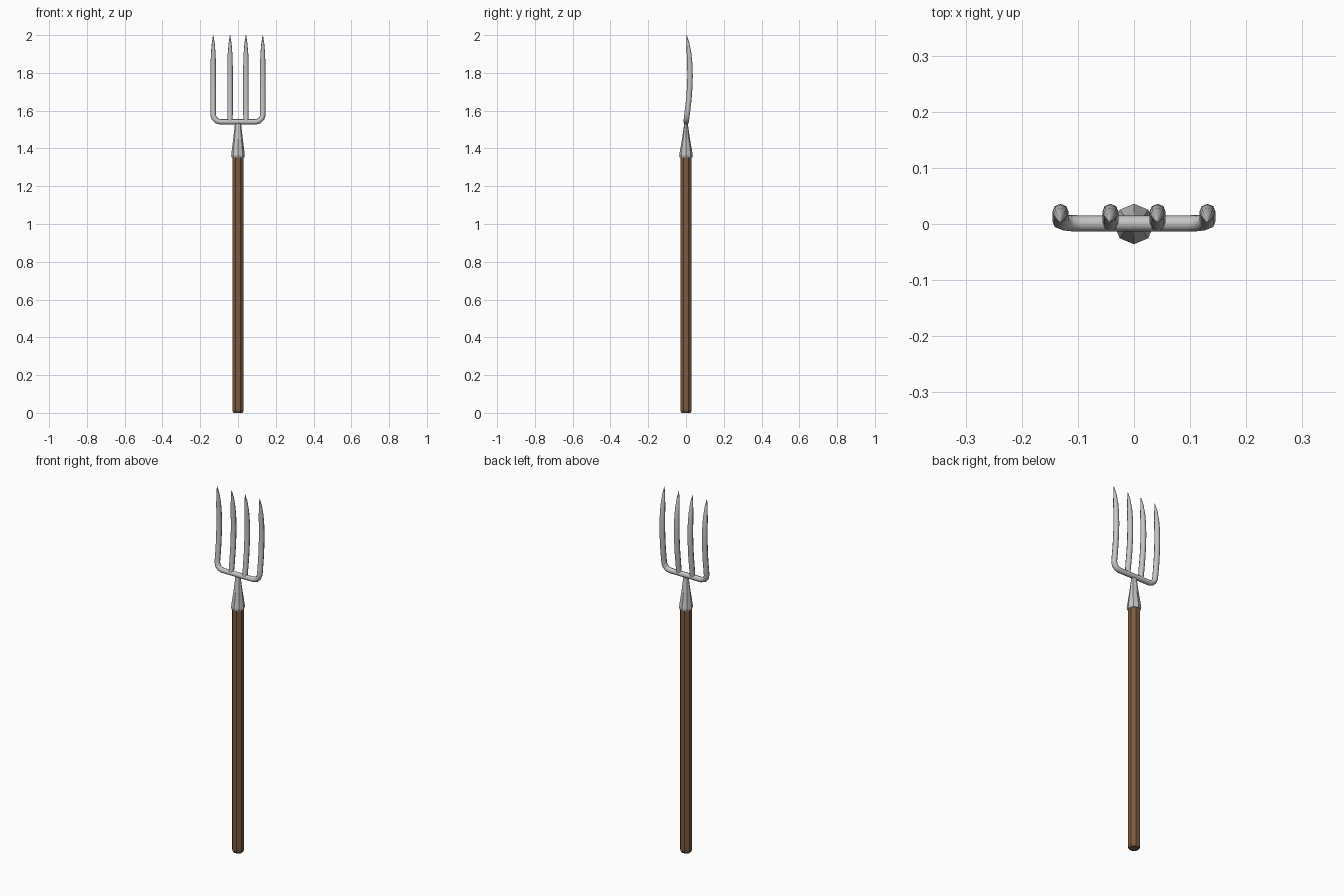
import bpy, bmesh, math

if "Cube" in bpy.data.objects:
    bpy.data.objects.remove(bpy.data.objects["Cube"])


def material(name, rgb):
    m = bpy.data.materials.new(name)
    m.diffuse_color = (*rgb, 1)
    m.use_nodes = True
    m.node_tree.nodes["Principled BSDF"].inputs["Base Color"].default_value = m.diffuse_color
    return m


WOOD = material("brown_wood", (0.20, 0.105, 0.052))
STEEL = material("grey_steel", (0.56, 0.56, 0.56))


def loft(name, rings, sides, turn, mat):
    """Stack of elliptical rings (z, rx, ry), closed at both ends."""
    bm = bmesh.new()
    loops = []
    for z, rx, ry in rings:
        angles = [(i + turn) * math.tau / sides for i in range(sides)]
        loops.append([bm.verts.new((rx * math.cos(a), ry * math.sin(a), z)) for a in angles])
    for a, b in zip(loops, loops[1:]):
        for i in range(sides):
            j = (i + 1) % sides
            bm.faces.new((a[i], a[j], b[j], b[i]))
    bm.faces.new(loops[0][::-1])
    bm.faces.new(loops[-1])
    me = bpy.data.meshes.new(name)
    bm.to_mesh(me)
    bm.free()
    me.materials.append(mat)
    ob = bpy.data.objects.new(name, me)
    bpy.context.collection.objects.link(ob)
    return ob


def rod(name, points, mat):
    """Eight-sided rod through (x, y, z, radius) points."""
    cu = bpy.data.curves.new(name, 'CURVE')
    cu.dimensions = '3D'
    cu.bevel_depth = 1.0
    cu.bevel_resolution = 2
    cu.use_fill_caps = True
    sp = cu.splines.new('POLY')
    sp.points.add(len(points) - 1)
    for p, (x, y, z, r) in zip(sp.points, points):
        p.co = (x, y, z, 1)
        p.radius = r
    cu.materials.append(mat)
    ob = bpy.data.objects.new(name, cu)
    bpy.context.collection.objects.link(ob)
    bpy.ops.object.select_all(action='DESELECT')
    ob.select_set(True)
    bpy.context.view_layer.objects.active = ob
    bpy.ops.object.convert(target='MESH')
    bpy.ops.object.shade_smooth_by_angle(angle=math.radians(50))


# Wooden handle with chamfered foot
loft("handle", [(0, 0.026, 0.026), (0.012, 0.032, 0.032), (1.37, 0.032, 0.032)], 8, 0.5, WOOD)

# Steel socket, flattening towards the fork head
loft("socket", [(1.352, 0.033, 0.033), (1.364, 0.036, 0.036), (1.45, 0.0255, 0.021),
                (1.535, 0.0155, 0.009)], 8, 0, STEEL)

# Curved tine profile: y, z, radius from base to tip
R = 0.0145
TINE = [(0.008, 1.60, R), (0.015, 1.66, R), (0.0195, 1.72, R), (0.0215, 1.78, R),
        (0.0205, 1.84, 0.0142), (0.0165, 1.90, 0.0125), (0.0105, 1.955, 0.008),
        (0.003, 2.0, 0.001)]
BASE_Y, BASE_Z = 0.001, 1.541

# Outer tines and crossbar bent from one rod
half = [(0.095, BASE_Y, BASE_Z, R), (0.113, BASE_Y + 0.0005, BASE_Z + 0.005, R),
        (0.126, BASE_Y + 0.002, BASE_Z + 0.018, R),
        (0.131, BASE_Y + 0.004, BASE_Z + 0.035, R)]
half += [(0.131, y, z, r) for y, z, r in TINE]
rod("crossbar_and_outer_tines",
    [(-x, y, z, r) for x, y, z, r in reversed(half)] + half, STEEL)

# Inner tines
for side, label in ((-1, "left"), (1, "right")):
    pts = [(side * 0.042, BASE_Y, BASE_Z, R * 0.95)]
    pts += [(side * 0.042, y, z, r) for y, z, r in TINE]
    rod("inner_tine_" + label, pts, STEEL)
